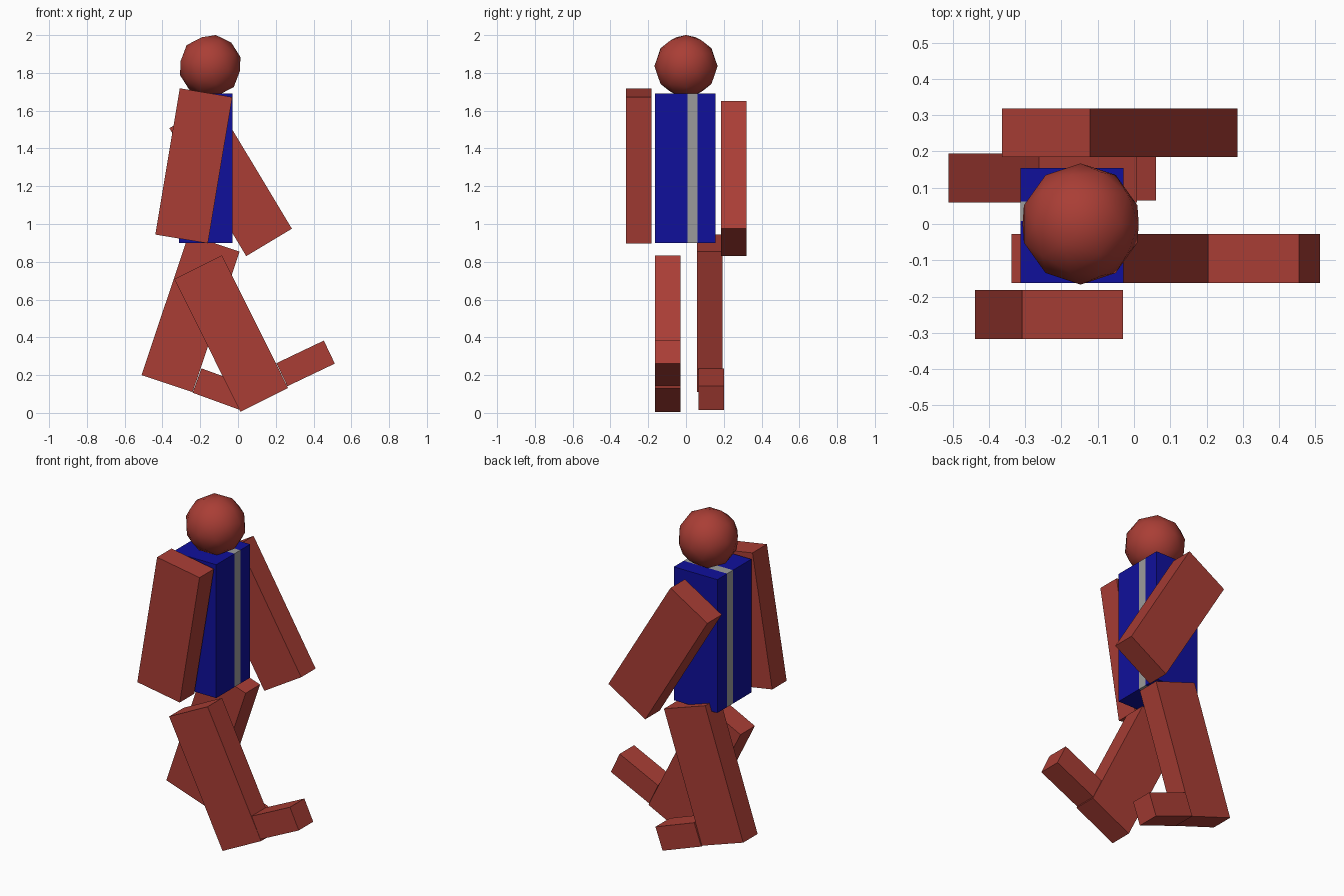
import bpy
from math import radians

if "Cube" in bpy.data.objects:
    bpy.data.objects.remove(bpy.data.objects["Cube"])


def material(name, rgb):
    m = bpy.data.materials.new(name)
    m.diffuse_color = (*rgb, 1)
    m.use_nodes = True
    m.node_tree.nodes["Principled BSDF"].inputs["Base Color"].default_value = m.diffuse_color
    return m


RED = material("red", (0.40, 0.048, 0.036))
BLUE = material("blue", (0.005, 0.005, 0.33))
GREY = material("grey", (0.33, 0.33, 0.33))


def box(name, x, z, width, height, tilt, y0, y1, mat):
    """Box centred at x, z, spanning y0..y1, tilted about the y axis."""
    bpy.ops.mesh.primitive_cube_add(size=1, location=(x, (y0 + y1) / 2, z))
    ob = bpy.context.object
    ob.name = name
    ob.scale = (width, y1 - y0, height)
    ob.rotation_euler = (0, radians(tilt), 0)
    bpy.ops.object.transform_apply(location=False, rotation=False, scale=True)
    ob.data.materials.append(mat)
    return ob


# Torso: two blue halves with a grey stripe running between them
box("torso_right", -0.171, 1.295, 0.285, 0.79, 0, -0.163, 0.008, BLUE)
box("torso_stripe", -0.171, 1.295, 0.285, 0.79, 0, 0.008, 0.062, GREY)
box("torso_left", -0.171, 1.295, 0.285, 0.79, 0, 0.062, 0.155, BLUE)

# Arms
box("right_arm", -0.234, 1.308, 0.282, 0.785, 9.5, -0.317, -0.182, RED)
box("left_arm", -0.039, 1.241, 0.282, 0.79, -31, 0.184, 0.319, RED)

# Legs and feet
box("right_leg", -0.036, 0.420, 0.282, 0.785, -26.5, -0.163, -0.028, RED)
box("right_foot", 0.358, 0.262, 0.278, 0.135, -25.5, -0.163, -0.028, RED)
box("left_leg", -0.251, 0.527, 0.285, 0.785, 18.5, 0.059, 0.194, RED)
box("left_foot", -0.090, 0.125, 0.270, 0.137, 20, 0.065, 0.200, RED)

# Head: low-poly ball with soft shading
bpy.ops.mesh.primitive_ico_sphere_add(subdivisions=2, radius=0.167,
                                      location=(-0.147, 0, 1.836),
                                      rotation=(0, radians(10), 0))
head = bpy.context.object
head.name = "head"
head.data.materials.append(RED)
bpy.ops.object.shade_smooth()
